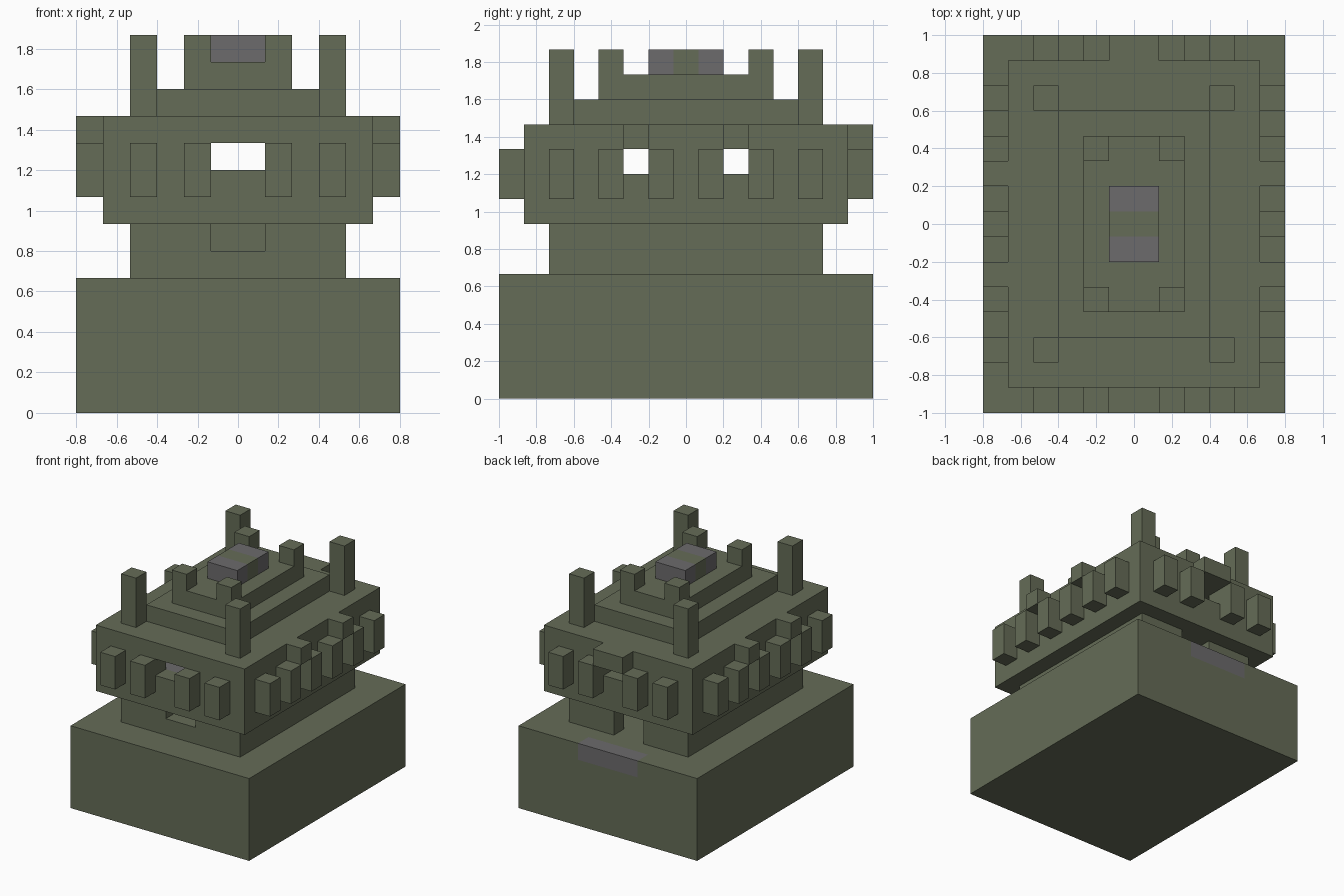
import bpy
import bmesh
from mathutils import Vector

cube = bpy.data.objects.get("Cube")
if cube:
    bpy.data.objects.remove(cube, do_unlink=True)

U = 2 / 15  # one block


def material(name, rgb):
    m = bpy.data.materials.new(name)
    m.use_nodes = True
    m.diffuse_color = (*rgb, 1)
    m.node_tree.nodes["Principled BSDF"].inputs["Base Color"].default_value = (*rgb, 1)
    return m


GREEN = material("moss green stone", (0.13, 0.15, 0.095))
GREY = material("grey stone", (0.15, 0.145, 0.15))


def add_box(bm, x, y, z):
    """Add a box given (low, high) block ranges."""
    size = Vector([(r[1] - r[0]) * U for r in (x, y, z)])
    mid = Vector([(r[0] + r[1]) / 2 * U for r in (x, y, z)])
    verts = bmesh.ops.create_cube(bm, size=1)["verts"]
    for v in verts:
        v.co = v.co * size + mid


def part(name, boxes, mat=GREEN):
    bm = bmesh.new()
    for b in boxes:
        add_box(bm, *b)
    mesh = bpy.data.meshes.new(name)
    bm.to_mesh(mesh)
    bm.free()
    mesh.materials.append(mat)
    obj = bpy.data.objects.new(name, mesh)
    bpy.context.collection.objects.link(obj)
    return obj


def carve(obj, boxes):
    """Cut boxes out of a part and keep only the finished mesh."""
    cutters = []
    for b in boxes:
        c = part("cutter", [b])
        c.hide_render = True
        mod = obj.modifiers.new("cut", "BOOLEAN")
        mod.operation, mod.solver, mod.object = "DIFFERENCE", "EXACT", c
        cutters.append(c)
    deps = bpy.context.evaluated_depsgraph_get()
    mesh = bpy.data.meshes.new_from_object(obj.evaluated_get(deps))
    obj.modifiers.clear()
    obj.data = mesh
    for c in cutters:
        bpy.data.objects.remove(c, do_unlink=True)


def sym(r):
    return (-r, r)


def both(lo, hi):
    """A range and its mirror image."""
    return [(lo, hi), (-hi, -lo)]


# Base with a grey step let into the back edge
base = part("base", [(sym(6), sym(7.5), (0, 5))])
carve(base, [(sym(2), (6.5, 8), (4, 6))])
part("back_step", [(sym(2), (6.5, 7.5), (4, 5))], GREY)

# Lower storey: hollow, back doorway, shallow front niche
lower = part("lower_storey", [(sym(4), sym(5.5), (5, 7))])
carve(lower, [
    (sym(3), (-3.5, 4.5), (4, 8)),
    (sym(1), (4, 6), (4, 8)),
    (sym(1), (-6, -4.5), (6, 8)),
])

# Upper storey: room with windows running through on both axes
upper = part("upper_storey", [(sym(5), sym(6.5), (7, 11))])
carve(upper, [(sym(4), sym(5.5), (8, 10)), (sym(1), sym(7), (9, 10))]
      + [(sym(6), y, (9, 10)) for y in both(1.5, 2.5)])
part("inner_step", [(sym(2), (-5.5, -4.5), (8, 9))], GREY)

# Short pillars on all four walls
part("end_pillars", [(x, y, (8, 10)) for y in both(6.5, 7.5)
                     for a in (1, 3) for x in both(a, a + 1)])
part("side_pillars", [(x, y, (8, 10)) for x in both(5, 6)
                      for a in (0.5, 2.5, 4.5) for y in both(a, a + 1)])

# Lintels over the side and back windows
part("side_lintels", [(x, y, (10, 11)) for x in both(5, 6) for y in both(1.5, 2.5)])
part("back_lintel", [(sym(1), (6.5, 7.5), (10, 11))])

# Stepped roof with posts on the corners
part("roof_tier_lower", [(sym(3), sym(4.5), (11, 12))])
part("roof_tier_upper", [(sym(2), sym(3.5), (12, 13))])
part("tall_posts", [(x, y, (11, 14)) for x in both(3, 4) for y in both(4.5, 5.5)])
part("short_posts", [(x, y, (13, 14)) for x in both(1, 2) for y in both(2.5, 3.5)])

# Roof cap: green band between two grey blocks
part("cap_band", [(sym(1), sym(0.5), (13, 14))])
part("cap_ends", [(sym(1), y, (13, 14)) for y in both(0.5, 1.5)], GREY)
